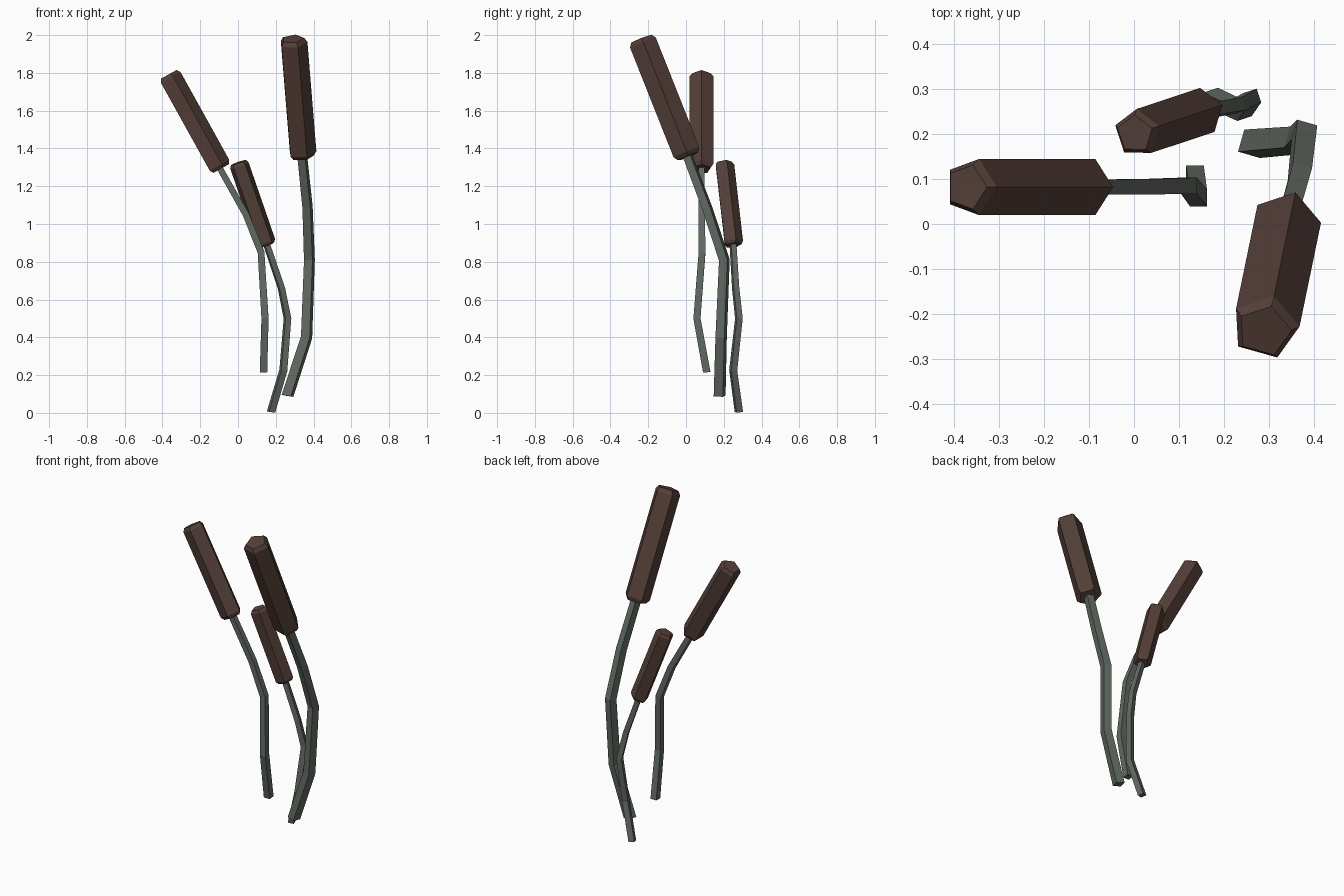
import bpy, bmesh, math
from mathutils import Vector

if "Cube" in bpy.data.objects:
    bpy.data.objects.remove(bpy.data.objects["Cube"])


def material(name, rgb):
    m = bpy.data.materials.new(name)
    m.diffuse_color = (*rgb, 1)
    m.use_nodes = True
    m.node_tree.nodes["Principled BSDF"].inputs["Base Color"].default_value = m.diffuse_color
    return m


STEM = material("stem_green", (0.12, 0.14, 0.12))
HEAD = material("head_brown", (0.09, 0.05, 0.04))
UP = Vector((0, 0, 1))


def sweep(name, path, radii, sides, turn, mat, flat_start=False):
    """Flat-faced tube along a path, with a radius for every point."""
    pts = [Vector(p) for p in path]
    bm = bmesh.new()
    rings = []
    for i, (p, r) in enumerate(zip(pts, radii)):
        t = Vector()
        if i > 0:
            t += (p - pts[i - 1]).normalized()
        if i < len(pts) - 1:
            t += (pts[i + 1] - p).normalized()
        if i == 0 and flat_start:
            t += UP
        tilt = UP.rotation_difference(t.normalized())
        ring = []
        for k in range(sides):
            a = turn + math.tau * k / sides
            ring.append(bm.verts.new(p + tilt @ Vector((r * math.cos(a), r * math.sin(a), 0))))
        rings.append(ring)
    for lo, hi in zip(rings, rings[1:]):
        for k in range(sides):
            n = (k + 1) % sides
            bm.faces.new((lo[k], lo[n], hi[n], hi[k]))
    bm.faces.new(rings[0][::-1])
    bm.faces.new(rings[-1])
    me = bpy.data.meshes.new(name)
    bm.to_mesh(me)
    bm.free()
    me.materials.append(mat)
    bpy.context.collection.objects.link(bpy.data.objects.new(name, me))


def cattail(label, stem, tip, stem_r, head_r, turn):
    base, tip = Vector(stem[-1]), Vector(tip)
    axis = (tip - base).normalized()
    bevel = axis * head_r * 0.3
    # square stem, slightly tapered and sunk into the head
    path = stem[:-1] + [base + axis * 0.02]
    n = len(path) - 1
    radii = [stem_r * (1 - 0.18 * i / n) for i in range(n + 1)]
    sweep(label + "_stem", path, radii, 4, turn + math.pi / 4, STEM, True)
    # five-sided head with bevelled ends
    sweep(label + "_head", [base, base + bevel, tip - bevel, tip],
          [head_r * 0.79, head_r, head_r, head_r * 0.79], 5, turn, HEAD)


# left, tall right and short middle cattails (stem points from the ground up)
cattail("left_cattail",
        [(0.135, 0.11, 0.215), (0.143, 0.058, 0.50), (0.122, 0.085, 0.85),
         (0.042, 0.083, 1.05), (-0.094, 0.082, 1.291)],
        (-0.371, 0.082, 1.79), 0.028, 0.0655, 0)
cattail("right_cattail",
        [(0.262, 0.178, 0.09), (0.363, 0.186, 0.40), (0.378, 0.203, 0.81),
         (0.368, 0.11, 1.09), (0.34, 0.01, 1.357)],
        (0.289, -0.237, 1.98), 0.036, 0.077, math.radians(74))
cattail("middle_cattail",
        [(0.175, 0.28, 0.005), (0.24, 0.25, 0.225), (0.262, 0.28, 0.50),
         (0.23, 0.263, 0.66), (0.153, 0.25, 0.888)],
        (0.002, 0.2, 1.325), 0.025, 0.054, math.radians(18))
